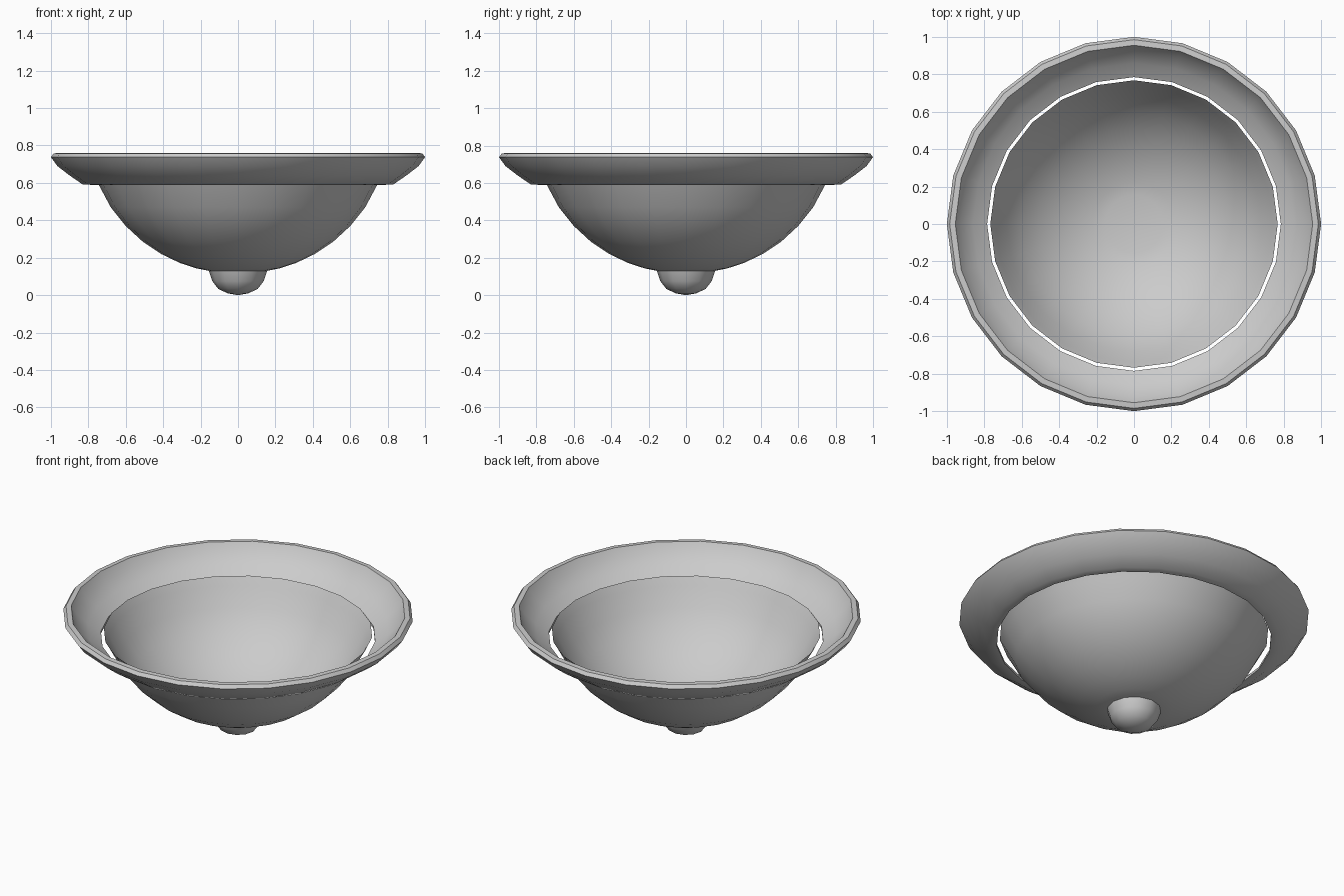
import bpy, bmesh
from math import cos, sin, pi, radians

cube = bpy.data.objects.get("Cube")
if cube:
    bpy.data.objects.remove(cube, do_unlink=True)

# One plain grey for the whole fixture
grey = bpy.data.materials.new("plain grey")
grey.use_nodes = True
colour = (0.6, 0.6, 0.6, 1)
grey.diffuse_color = colour
grey.node_tree.nodes["Principled BSDF"].inputs["Base Color"].default_value = colour


def lathe(name, profile, sides, closed=False):
    """Spin an (r, z) profile about z; points with r = 0 become poles."""
    bm = bmesh.new()
    rings = []
    for r, z in profile:
        if r == 0:
            rings.append([bm.verts.new((0, 0, z))] * sides)
        else:
            rings.append([bm.verts.new((r * cos(2 * pi * i / sides),
                                        r * sin(2 * pi * i / sides), z))
                          for i in range(sides)])
    pairs = list(zip(rings, rings[1:]))
    if closed:
        pairs.append((rings[-1], rings[0]))
    for a, b in pairs:
        for i in range(sides):
            j = (i + 1) % sides
            corners = list(dict.fromkeys((a[i], a[j], b[j], b[i])))
            bm.faces.new(corners)
    mesh = bpy.data.meshes.new(name)
    bm.to_mesh(mesh)
    bm.free()
    mesh.materials.append(grey)
    obj = bpy.data.objects.new(name, mesh)
    bpy.context.collection.objects.link(obj)
    bpy.ops.object.select_all(action='DESELECT')
    obj.select_set(True)
    bpy.context.view_layer.objects.active = obj
    bpy.ops.object.shade_smooth_by_angle(angle=radians(40))
    return obj


# Flared rim with a rounded lip, narrow flat foot and sloping inner wall
lathe("flared_rim", [(0.785, 0.59), (0.83, 0.592), (0.90, 0.64), (0.965, 0.69),
                     (1.0, 0.738), (0.985, 0.758), (0.955, 0.76),
                     (0.925, 0.71), (0.86, 0.65), (0.785, 0.605)], 24, True)

# Thin open bowl hanging just inside the rim
lathe("bowl", [(0, 0.128), (0.155, 0.13), (0.22, 0.143), (0.31, 0.172),
               (0.41, 0.22), (0.51, 0.287), (0.60, 0.37), (0.68, 0.47),
               (0.74, 0.582), (0.768, 0.63)], 24)

# Round finial under the bowl
lathe("finial", [(0, 0), (0.055, 0.01), (0.105, 0.033), (0.137, 0.075),
                 (0.155, 0.129)], 12)
